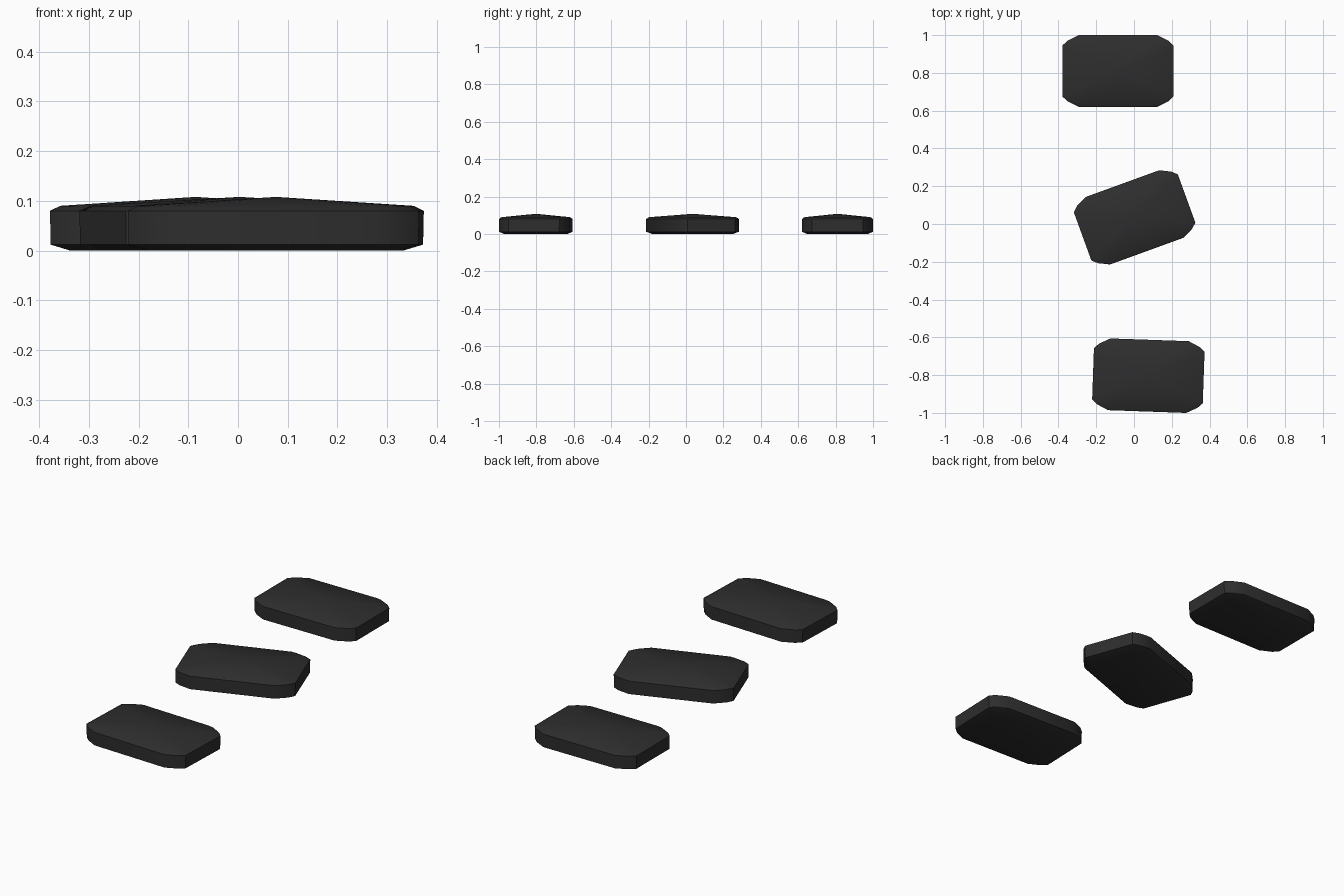
import bpy
import bmesh
import math

cube = bpy.data.objects.get("Cube")
if cube:
    bpy.data.objects.remove(cube, do_unlink=True)

# Single dark stone colour
stone = bpy.data.materials.new("charcoal_stone")
stone.use_nodes = True
colour = (0.027, 0.027, 0.027, 1)
stone.diffuse_color = colour
bsdf = stone.node_tree.nodes["Principled BSDF"]
bsdf.inputs["Base Color"].default_value = colour
bsdf.inputs["Roughness"].default_value = 0.8

# One corner of the slab outline, mirrored into a full loop
CORNER = [(0.293, 0.136), (0.266, 0.161), (0.207, 0.19)]
OUTLINE = []
for sx, sy, step in ((1, 1, 1), (-1, 1, -1), (-1, -1, 1), (1, -1, -1)):
    OUTLINE += [(sx * x, sy * y) for x, y in CORNER[::step]]

# Cross-section: (outline scale, height) from underside to top rim
SECTION = [(0.86, 0.0), (0.995, 0.012), (1.0, 0.08), (0.93, 0.09)]
PEAK = 0.108


def paving_slab(name, location, angle):
    bm = bmesh.new()
    rings = [[bm.verts.new((x * s, y * s, z)) for x, y in OUTLINE]
             for s, z in SECTION]
    n = len(OUTLINE)
    bm.faces.new(rings[0][::-1])
    for low, high in zip(rings, rings[1:]):
        for i in range(n):
            j = (i + 1) % n
            bm.faces.new((low[i], low[j], high[j], high[i]))
    # Gently raised top
    peak = bm.verts.new((0, 0, PEAK))
    for i in range(n):
        bm.faces.new((rings[-1][i], rings[-1][(i + 1) % n], peak))
    bmesh.ops.recalc_face_normals(bm, faces=bm.faces)
    mesh = bpy.data.meshes.new(name)
    bm.to_mesh(mesh)
    bm.free()
    mesh.materials.append(stone)
    slab = bpy.data.objects.new(name, mesh)
    slab.location = (*location, 0)
    slab.rotation_euler.z = math.radians(angle)
    bpy.context.collection.objects.link(slab)
    bpy.ops.object.select_all(action="DESELECT")
    slab.select_set(True)
    bpy.context.view_layer.objects.active = slab
    bpy.ops.object.shade_smooth_by_angle(angle=math.radians(30))


# Three stepping stones from back to front
paving_slab("back_stepping_stone", (-0.085, 0.81), 0)
paving_slab("middle_stepping_stone", (0.003, 0.035), 20)
paving_slab("front_stepping_stone", (0.076, -0.803), -2)
